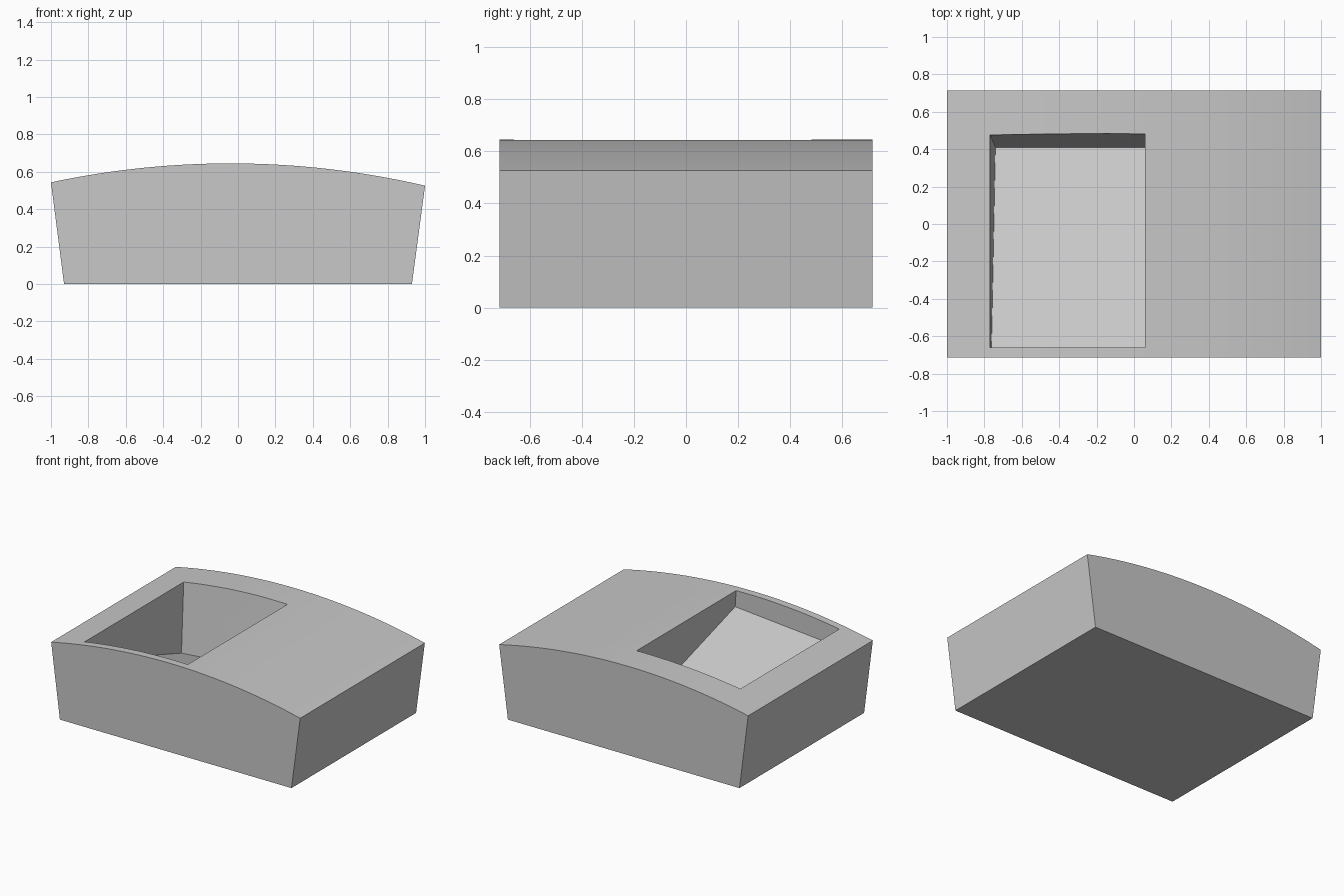
import bpy, bmesh, math

default = bpy.data.objects.get("Cube")
if default:
    bpy.data.objects.remove(default, do_unlink=True)

# One plain grey for the whole model
grey = bpy.data.materials.new("plain grey")
grey.use_nodes = True
colour = (0.58, 0.58, 0.58, 1)
grey.diffuse_color = colour
grey.node_tree.nodes["Principled BSDF"].inputs["Base Color"].default_value = colour


def add_object(name, bm):
    bmesh.ops.recalc_face_normals(bm, faces=bm.faces)
    mesh = bpy.data.meshes.new(name)
    bm.to_mesh(mesh)
    bm.free()
    mesh.materials.append(grey)
    obj = bpy.data.objects.new(name, mesh)
    bpy.context.collection.objects.link(obj)
    return obj


# Block: flared sides under a shallow arched top, extruded front to back
HALF_DEPTH = 0.715
RADIUS, CREST_X, CREST_Z = 4.6, -0.04, 0.645
SEGMENTS = 32


def arch_height(x):
    return CREST_Z - RADIUS + math.sqrt(RADIUS ** 2 - (x - CREST_X) ** 2)


profile = [(-0.93, 0), (0.93, 0)]
for i in range(SEGMENTS + 1):
    x = 1 - 2 * i / SEGMENTS
    profile.append((x, arch_height(x)))

bm = bmesh.new()
front = bm.faces.new([bm.verts.new((x, -HALF_DEPTH, z)) for x, z in profile])
swept = bmesh.ops.extrude_face_region(bm, geom=[front])["geom"]
bmesh.ops.translate(bm, vec=(0, 2 * HALF_DEPTH, 0),
                    verts=[g for g in swept if isinstance(g, bmesh.types.BMVert)])
block = add_object("block", bm)


# Pocket cutter: leaning side and back walls, floor sloping down to the back
def floor_height(x, y):
    return 0.525 + 0.085 * (x - 0.067) - 0.33 * (y + 0.66)


bm = bmesh.new()
top = 0.8
floor_corners = [(-0.762, -0.66), (0.067, -0.66), (0.087, 0.41), (-0.741, 0.41)]
rim_corners = [(-0.782, -0.66), (0.05, -0.66), (0.05, 0.505), (-0.782, 0.505)]
for x, y in floor_corners:
    bm.verts.new((x, y, floor_height(x, y)))
for x, y in rim_corners:
    bm.verts.new((x, y, top))
bmesh.ops.convex_hull(bm, input=bm.verts)
cutter = add_object("pocket_cutter", bm)
cutter.hide_render = True

# Cut the pocket and discard the cutter
cut = block.modifiers.new("pocket", 'BOOLEAN')
cut.operation = 'DIFFERENCE'
cut.solver = 'EXACT'
cut.object = cutter
bpy.ops.object.select_all(action='DESELECT')
block.select_set(True)
bpy.context.view_layer.objects.active = block
bpy.ops.object.modifier_apply(modifier=cut.name)
bpy.data.objects.remove(cutter, do_unlink=True)

# Smooth arch with crisp edges
bpy.ops.object.shade_smooth_by_angle(angle=math.radians(20))
